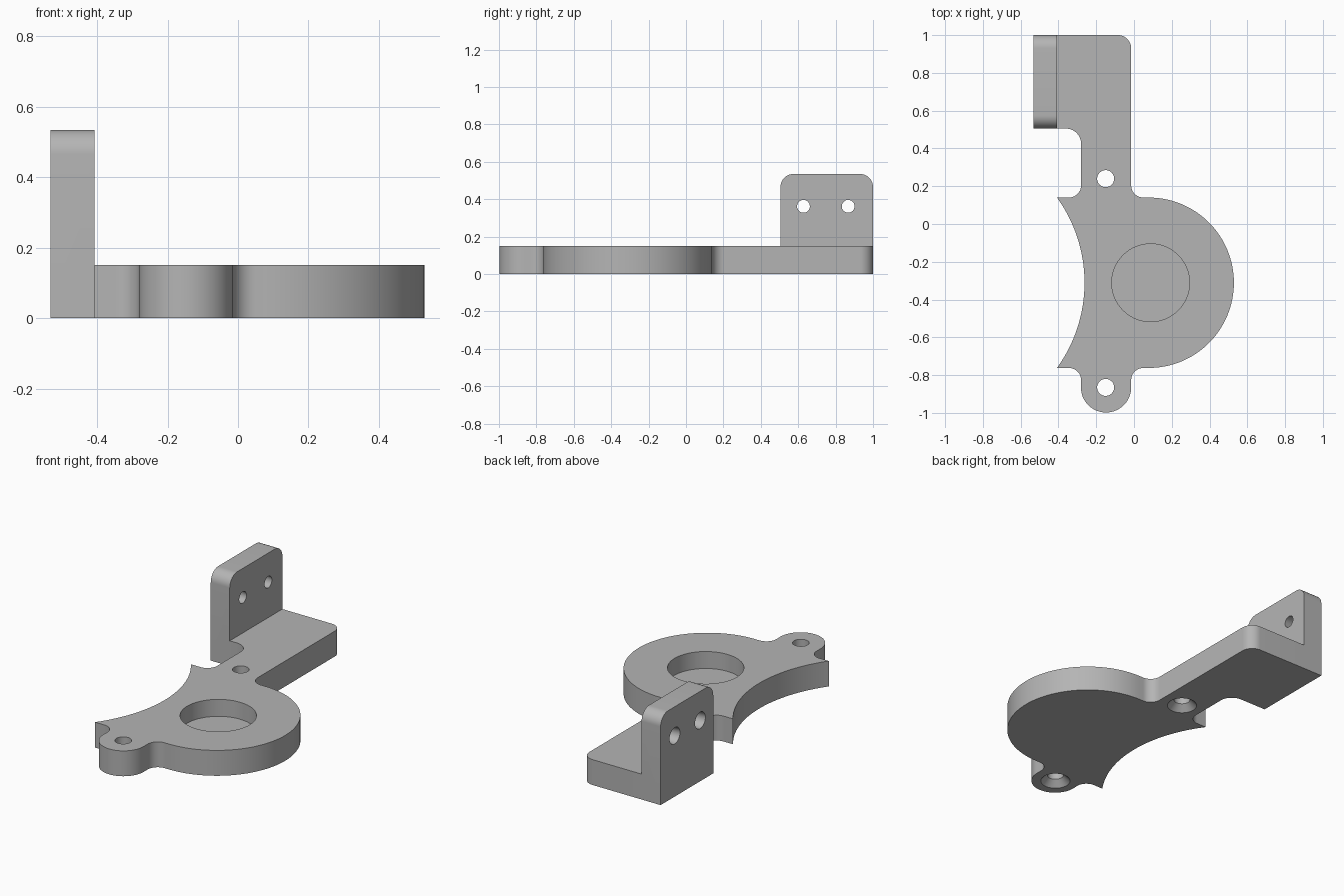
import bpy, bmesh
from math import radians, degrees, asin, sin, cos, pi
from mathutils import Matrix, Vector

if "Cube" in bpy.data.objects:
    bpy.data.objects.remove(bpy.data.objects["Cube"])

THICK = 0.151
MID_Y = -0.311

grey = bpy.data.materials.new("plain grey")
grey.use_nodes = True
GREY = (0.46, 0.46, 0.46, 1)
grey.diffuse_color = GREY
grey.node_tree.nodes["Principled BSDF"].inputs["Base Color"].default_value = GREY


def arc(cx, cy, r, a0, a1, n=12):
    """Points along an arc, angles in degrees."""
    angles = [radians(a0 + (a1 - a0) * i / n) for i in range(n + 1)]
    return [(cx + r * cos(a), cy + r * sin(a)) for a in angles]


def to_object(name, bm):
    bmesh.ops.remove_doubles(bm, verts=bm.verts, dist=1e-5)
    bmesh.ops.recalc_face_normals(bm, faces=bm.faces)
    mesh = bpy.data.meshes.new(name)
    bm.to_mesh(mesh)
    bm.free()
    mesh.materials.append(grey)
    obj = bpy.data.objects.new(name, mesh)
    bpy.context.collection.objects.link(obj)
    return obj


def extrude(name, points, direction):
    """Solid prism from a closed outline."""
    bm = bmesh.new()
    face = bm.faces.new([bm.verts.new(p) for p in points])
    new = bmesh.ops.extrude_face_region(bm, geom=[face])["geom"]
    moved = [v for v in new if isinstance(v, bmesh.types.BMVert)]
    bmesh.ops.translate(bm, verts=moved, vec=direction)
    return to_object(name, bm)


def lathe(name, profile, centre, axis="Z", sides=48):
    """Stacked rings of (radius, height), turned about an axis."""
    bm = bmesh.new()
    rings = [[bm.verts.new((r * cos(2 * pi * i / sides), r * sin(2 * pi * i / sides), h))
              for i in range(sides)] for r, h in profile]
    for low, high in zip(rings, rings[1:]):
        for i in range(sides):
            j = (i + 1) % sides
            bm.faces.new((low[i], low[j], high[j], high[i]))
    bm.faces.new(rings[0])
    bm.faces.new(rings[-1])
    turn = Matrix.Rotation(pi / 2, 4, "Y") if axis == "X" else Matrix()
    bm.transform(Matrix.Translation(Vector(centre)) @ turn)
    return to_object(name, bm)


def combine(target, tool, operation):
    """Apply a boolean and discard the tool."""
    mod = target.modifiers.new(operation, "BOOLEAN")
    mod.operation, mod.solver, mod.object = operation, "EXACT", tool
    bpy.context.view_layer.objects.active = target
    bpy.ops.object.modifier_apply(modifier=mod.name)
    bpy.data.objects.remove(tool)


# Base plate outline: lower lug, round body, arm, foot under the wall, scooped side
scoop = degrees(asin(0.451 / 0.77))
outline = (
    arc(-0.345, -0.827, 0.065, 90, 0)
    + arc(-0.148, -0.865, 0.133, 180, 360, 32)
    + arc(0.05, -0.827, 0.065, 180, 90)
    + arc(0.078, MID_Y, 0.451, -90, 90, 64)
    + arc(0.05, 0.205, 0.065, 270, 180)
    + arc(-0.085, 0.93, 0.07, 0, 90)
    + [(-0.47, 1), (-0.47, 0.505)]
    + arc(-0.36, 0.425, 0.08, 90, 0)
    + arc(-0.345, 0.205, 0.065, 0, -90)
    + arc(-1.032, MID_Y, 0.77, scoop, -scoop, 40)
)
bracket = extrude("bracket", [(x, y, 0) for x, y in outline], (0, 0, THICK))

# Upright mounting wall with rounded top corners
side = ([(0.505, 0), (1, 0)] + arc(0.93, 0.465, 0.07, 0, 90)
        + arc(0.575, 0.465, 0.07, 90, 180))
wall = extrude("mounting_wall", [(-0.533, y, z) for y, z in side], (0.125, 0, 0))
combine(bracket, wall, "UNION")

# Blind round pocket in the body
combine(bracket, lathe("pocket_cutter", [(0.206, 0.05), (0.206, 0.3)],
                       (0.088, MID_Y, 0), sides=64), "DIFFERENCE")

# Screw holes, countersunk from below
for y in (0.24, -0.865):
    profile = [(0.092, -0.01), (0.045, 0.037), (0.045, 0.3)]
    combine(bracket, lathe("screw_cutter", profile, (-0.15, y, 0)), "DIFFERENCE")

# Wall holes, wider on the outer face
for y in (0.628, 0.867):
    profile = [(0.05, -0.01), (0.033, 0.135)]
    combine(bracket, lathe("wall_hole_cutter", profile, (-0.533, y, 0.362), "X"), "DIFFERENCE")

# Smooth curved sides, crisp edges
bpy.ops.object.select_all(action="DESELECT")
bracket.select_set(True)
bpy.context.view_layer.objects.active = bracket
bpy.ops.object.shade_smooth_by_angle(angle=radians(30))
